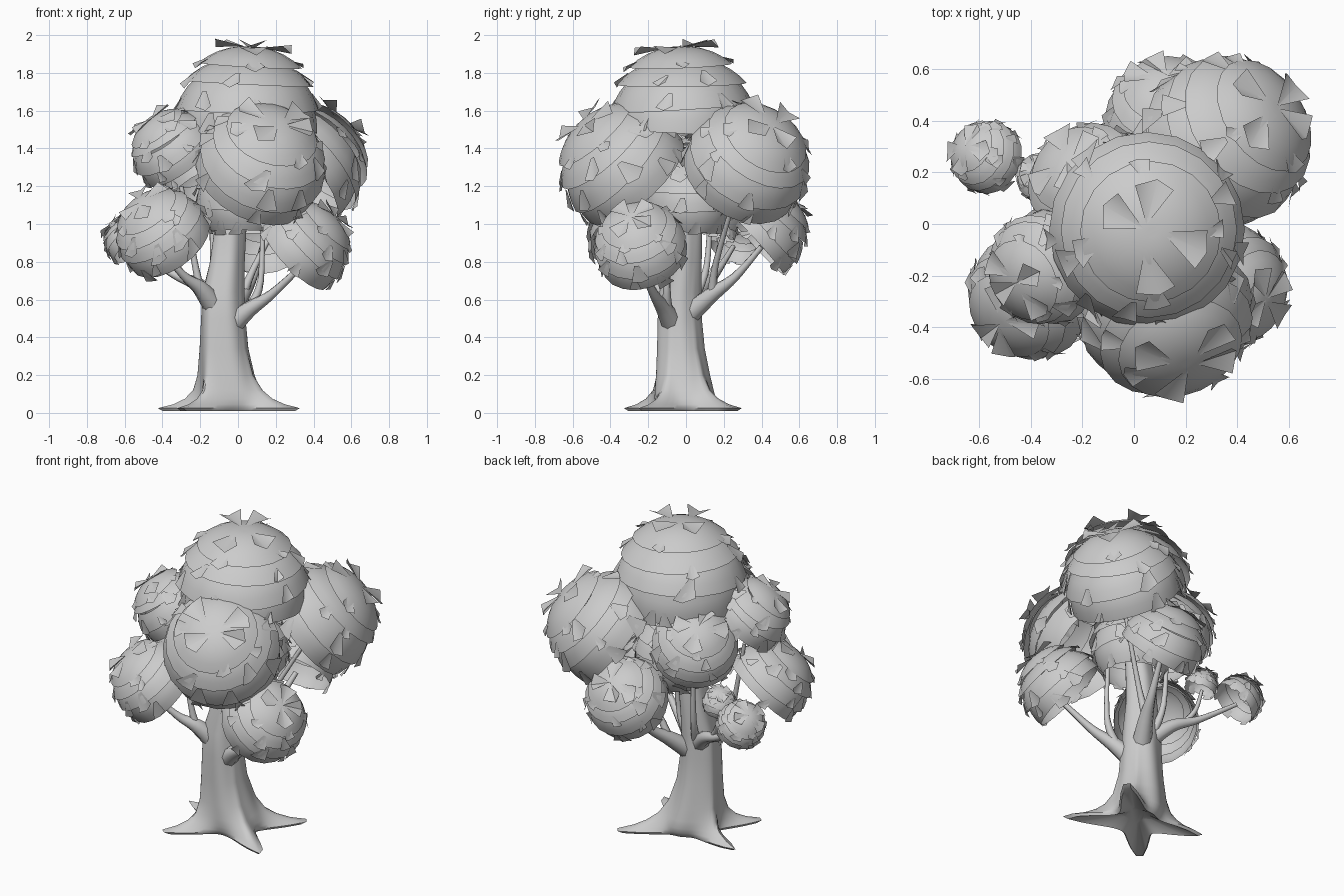
import bpy, bmesh, math, random
from math import sin, cos, pi, radians
from mathutils import Vector, Matrix

random.seed(4)
old = bpy.data.objects.get("Cube")
if old:
    bpy.data.objects.remove(old, do_unlink=True)

grey = bpy.data.materials.new("plain_grey")
grey.use_nodes = True
GREY = (0.6, 0.6, 0.6, 1)
grey.diffuse_color = GREY
grey.node_tree.nodes["Principled BSDF"].inputs["Base Color"].default_value = GREY


def finish(bm, name, angle=50):
    mesh = bpy.data.meshes.new(name)
    bm.to_mesh(mesh)
    bm.free()
    mesh.materials.append(grey)
    ob = bpy.data.objects.new(name, mesh)
    bpy.context.collection.objects.link(ob)
    bpy.ops.object.select_all(action="DESELECT")
    ob.select_set(True)
    bpy.context.view_layer.objects.active = ob
    bpy.ops.object.shade_smooth_by_angle(angle=radians(angle))


def loft(bm, rings, cap_start=False, cap_end=False):
    """Skin a list of equally long point rings."""
    loops = [[bm.verts.new(p) for p in ring] for ring in rings]
    n = len(loops[0])
    for a, b in zip(loops, loops[1:]):
        for i in range(n):
            j = (i + 1) % n
            bm.faces.new((a[i], a[j], b[j], b[i]))
    if cap_start:
        bm.faces.new(loops[0][::-1])
    if cap_end:
        bm.faces.new(loops[-1])


# Trunk with flaring, pointed roots
ROOTS = [Vector(p) for p in ((-.33, -.34), (.32, .31), (.35, -.25), (-.42, .11))]
# height, centre x, centre y, radius, share of root length
TRUNK = [(.06, -.03, -.01, .06, .1), (0.01, -.03, -.01, .13, .9), (.025, -.03, -.01, .145, 1),
         (.045, -.03, -.01, .155, .66), (.075, -.035, -.01, .16, .38),
         (.12, -.045, -.015, .155, .18), (.2, -.06, -.02, .142, .07),
         (.34, -.075, -.03, .125, .03), (.5, -.08, -.035, .115, .02),
         (.64, -.08, -.03, .11, .01), (.8, -.06, -.01, .092, 0),
         (.95, -.045, 0, .085, 0), (1.3, 0, 0, .06, 0)]


def trunk_ring(z, cx, cy, r, share, n=64):
    ring = []
    for k in range(n):
        a = 2 * pi * k / n
        d = r * (1 + 0.04 * sin(5 * a + 2 * z))
        for root in ROOTS:
            off = root - Vector((cx, cy))
            gap = a - math.atan2(off.y, off.x)
            gap = math.atan2(sin(gap), cos(gap))
            d += share * (off.length - r) * math.exp(-(abs(gap) / 0.24) ** 1.25)
        ring.append((cx + d * cos(a), cy + d * sin(a), z))
    return ring


bm = bmesh.new()
loft(bm, [trunk_ring(*row) for row in TRUNK], True, True)
finish(bm, "trunk_and_roots")


# Branches as tapering tubes
def branch(name, points, r0, r1, sides=8, steps=5):
    pts = [Vector(p) for p in points]
    path = []
    for i in range(len(pts) - 1):
        p0, p1, p2 = pts[max(i - 1, 0)], pts[i], pts[i + 1]
        p3 = pts[min(i + 2, len(pts) - 1)]
        for s in range(steps):
            t = s / steps
            path.append(0.5 * (2 * p1 + (p2 - p0) * t
                               + (2 * p0 - 5 * p1 + 4 * p2 - p3) * t ** 2
                               + (3 * p1 - p0 - 3 * p2 + p3) * t ** 3))
    path.append(pts[-1])
    rings = []
    for i, p in enumerate(path):
        tangent = path[min(i + 1, len(path) - 1)] - path[max(i - 1, 0)]
        turn = tangent.to_track_quat("Z", "Y")
        f = i / (len(path) - 1)
        r = r1 + (r0 - r1) * (1 - f) ** 1.6
        rings.append([p + turn @ Vector((r * cos(2 * pi * k / sides),
                                         r * sin(2 * pi * k / sides), 0))
                      for k in range(sides)])
    bm = bmesh.new()
    loft(bm, rings, True, True)
    finish(bm, name)


branch("right_branch", [(-.08, -.04, .42), (.05, -.11, .54), (.18, -.17, .63), (.36, -.25, .8)], .075, .015)
branch("right_twig", [(.06, -.1, .55), (.12, -.1, .7), (.13, -.08, 1.05)], .03, .012)
branch("left_branch", [(-.08, -.03, .5), (-.19, -.13, .65), (-.28, -.2, .72), (-.4, -.28, .85)], .075, .014)
branch("left_twig", [(-.2, -.14, .66), (-.23, -.15, .8), (-.3, -.16, 1.2)], .028, .012)
branch("back_branch", [(-.07, -.03, .48), (.02, .13, .62), (.08, .26, .72), (.13, .4, .88)], .07, .015)
branch("back_twig", [(.03, .14, .64), (.1, .16, .8), (.28, .26, 1.15)], .028, .012)
branch("outer_branch", [(-.07, -.02, .54), (-.2, .09, .67), (-.35, .16, .74), (-.56, .25, .88)], .065, .013)
branch("outer_twig", [(-.27, .12, .7), (-.33, .16, .8), (-.36, .18, .93)], .022, .01)
branch("inner_twig", [(-.1, .04, .6), (-.13, .11, .78), (-.14, .13, 1.15)], .03, .012)


# Leaf crowns: overlapping open skirts on a sphere, with lifted leaves
def on_sphere(r, polar, a):
    return Vector((r * sin(polar) * cos(a), r * sin(polar) * sin(a), r * cos(polar)))


def add_leaf(bm, place, r, polar, a, size, lift):
    """A bent kite, narrow towards the crown's pole and raised at its outer edge."""
    half = size / r * 0.5
    wide = half * 0.95 / max(sin(polar + half), .3)
    twist = random.uniform(-.5, .5) * wide
    spots = [(-half, -.3, 0), (-half, .3, 0), (half * .7, 1, lift), (half * 1.15, 0, lift * .6), (half * .8, -1, lift)]
    vs = [bm.verts.new(place @ on_sphere(r + up, polar + dp, a + wide * da + twist * (dp / half)))
          for dp, da, up in spots]
    bm.faces.new((vs[0], vs[1], vs[3]))
    bm.faces.new((vs[1], vs[2], vs[3]))
    bm.faces.new((vs[0], vs[3], vs[4]))


BANDS = [(0, 46), (38, 64), (56, 85), (76, 107)]


def crown(name, centre, r, axis, bands=BANDS, sides=20):
    place = Matrix.Translation(centre) @ Vector(axis).to_track_quat("Z", "Y").to_matrix().to_4x4()
    bm = bmesh.new()
    for start, end in bands:
        tilt = Matrix.Rotation(radians(random.uniform(-4, 4)), 4, "X") @ \
               Matrix.Rotation(radians(random.uniform(-4, 4)), 4, "Y")
        steps = 5 if start == 0 else 3
        inner = .985 if start == 0 else .92
        rings = []
        for s in range(steps + 1):
            f = s / steps
            polar = radians(max(start + (end - start) * f, 3))
            rr = r * (inner + (1.03 - inner) * f)
            rings.append([place @ tilt @ on_sphere(rr, polar, 2 * pi * k / sides)
                          for k in range(sides)])
        loft(bm, rings, cap_start=(start == 0))
    finish(bm, name, 60)

    leaves = bmesh.new()
    size = 0.05 + 0.27 * r
    spin = random.random() * 6
    for k in range(4):
        add_leaf(leaves, place, r * .99, radians(random.uniform(12, 27)),
                 spin + k * pi / 2 + random.uniform(-.3, .3), size, .2 * r)
    for row, (start, end) in enumerate(bands):
        count = 4 + row
        for k in range(count):
            add_leaf(leaves, place, r * .99, radians(end - random.uniform(1, 10)),
                     2 * pi * (k + random.uniform(-.4, .4)) / count,
                     size * random.uniform(.45, .85), .1 * r)
    finish(leaves, name + "_leaves", 30)


crown("top_crown", (.05, -.02, 1.575), .37, (0, 0, 1))
crown("front_crown", (.12, -.33, 1.3), .335, (.3, -.6, .65))
crown("back_crown", (.355, .32, 1.31), .325, (.6, .4, .65))
crown("left_crown", (-.34, -.17, 1.385), .22, (-.5, -.25, .75))
crown("low_left_crown", (-.395, -.275, .94), .245, (-.5, -.45, .7))
crown("low_right_crown", (.35, -.24, .875), .24, (.65, -.2, .65))
crown("low_back_crown", (.13, .41, .955), .235, (0, .65, .65))
crown("rear_crown", (-.16, .14, 1.26), .245, (-.4, .4, .8))
crown("inner_crown", (.03, .03, 1.15), .25, (0, 0, 1), BANDS + [(100, 138)])
crown("small_outer_crown", (-.57, .26, .915), .14, (-.6, .3, .7), sides=16)
crown("small_inner_crown", (-.36, .18, .97), .095, (-.2, .3, .9), sides=14)
